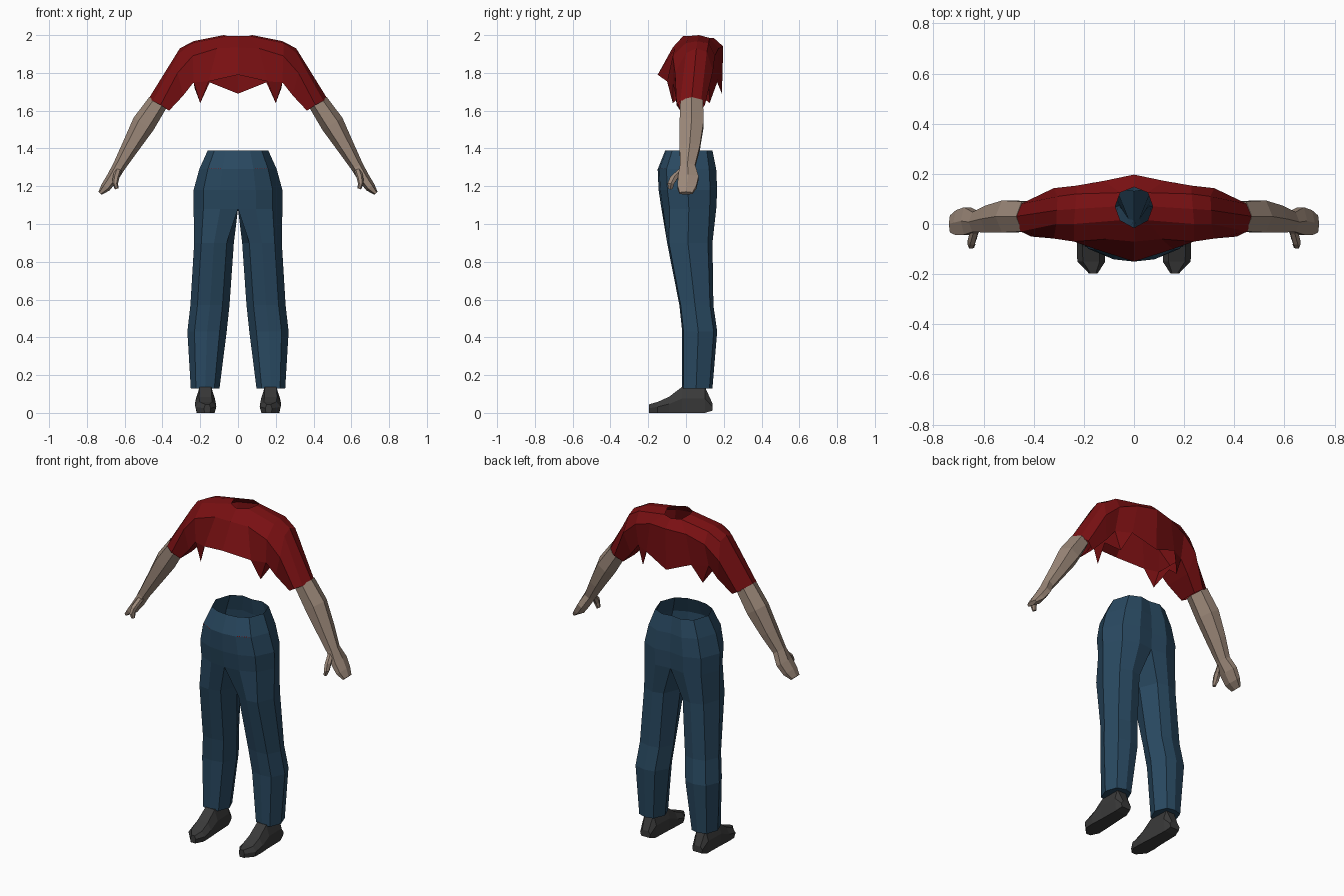
import bpy, bmesh, math
from mathutils import Vector

if "Cube" in bpy.data.objects:
    bpy.data.objects.remove(bpy.data.objects["Cube"])


def material(name, rgb):
    m = bpy.data.materials.new(name)
    m.diffuse_color = (*rgb, 1)
    m.use_nodes = True
    m.node_tree.nodes["Principled BSDF"].inputs["Base Color"].default_value = m.diffuse_color
    return m


RED = material("red cloth", (0.19, 0.005, 0.006))
BLUE = material("blue denim", (0.022, 0.066, 0.118))
SKIN = material("skin", (0.33, 0.245, 0.19))
BLACK = material("black leather", (0.042, 0.042, 0.042))


def build(name, verts, faces, mat, closed=False):
    """Flat-shaded half mesh, mirrored across x = 0."""
    me = bpy.data.meshes.new(name)
    me.from_pydata([tuple(v) for v in verts], [], faces)
    if closed:
        bm = bmesh.new()
        bm.from_mesh(me)
        bmesh.ops.recalc_face_normals(bm, faces=bm.faces)
        bm.to_mesh(me)
        bm.free()
    me.materials.append(mat)
    ob = bpy.data.objects.new(name, me)
    bpy.context.collection.objects.link(ob)
    mod = ob.modifiers.new("mirror", 'MIRROR')
    mod.merge_threshold = 0.0005
    return ob


def loft(name, rings, mat):
    """Closed tube through rings of equal length, capped at both ends."""
    n = len(rings[0])
    verts = [p for r in rings for p in r]
    faces = [(k * n + i, (k + 1) * n + i, (k + 1) * n + (i + 1) % n, k * n + (i + 1) % n)
             for k in range(len(rings) - 1) for i in range(n)]
    faces += [tuple(range(n)), tuple(range(len(verts) - n, len(verts)))]
    return build(name, verts, faces, mat, closed=True)


def limb(name, stations, mat):
    """Six-sided tube: each station is x, y, z, half width, half depth."""
    pts = [Vector(s[:3]) for s in stations]
    rings = []
    for k, s in enumerate(stations):
        d = pts[min(k + 1, len(pts) - 1)] - pts[max(k - 1, 0)]
        side = Vector((-d.z, 0, d.x)).normalized()
        rings.append([pts[k] + side * s[3] * math.cos(a) + Vector((0, s[4] / 0.87 * math.sin(a), 0))
                      for a in (i * math.pi / 3 for i in range(6))])
    return loft(name, rings, mat)


# Trousers: open hip rows (front centre round to back centre), then closed leg rows
HIP = [(0, 0), (.4, .03), (.78, .15), (1, .5), (.8, .88), (.4, 1), (0, .96)]
LEG = [(.18, .08), (.5, 0), (.82, .04), (1, .46), (.84, .9), (.5, 1), (.2, .93), (0, .5)]
hips = [(1.39, .16, -.11, .14), (1.29, .205, -.15, .16),
        (1.18, .235, -.145, .165), (1.08, .235, -.13, .16)]
legs = [(.90, .022, .232, -.10, .14), (.57, .045, .252, -.035, .145),
        (.43, .06, .268, -.02, .165), (.13, .098, .25, -.02, .14)]
verts = []
for z, xo, yf, yb in hips:
    verts += [(u * xo, yf + v * (yb - yf), z) for u, v in HIP + [(0, .5)]]
for z, xi, xo, yf, yb in legs:
    verts += [(xi + u * (xo - xi), yf + v * (yb - yf), z) for u, v in LEG]
faces = []
for r in range(len(hips) + len(legs) - 1):
    for c in range(6 if r < len(hips) - 1 else 8):
        d = (c + 1) % 8
        faces.append((r * 8 + c, r * 8 + 8 + c, r * 8 + 8 + d, r * 8 + d))
faces.append(tuple(range(len(verts) - 1, len(verts) - 9, -1)))
pocket_a, pocket_b = Vector(verts[9]), Vector(verts[10])
trousers = build("trousers", verts, faces, BLUE)
bm = bmesh.new()
bm.from_mesh(trousers.data)
bmesh.ops.delete(bm, geom=[v for v in bm.verts if not v.link_faces], context='VERTS')
bm.to_mesh(trousers.data)
bm.free()

# Pocket stitches: a row of tiny plates on the front of the hips
verts, faces = [], []
for i in range(6):
    a = pocket_a.lerp(pocket_b, .1 + i * .15) + Vector((0, -.003, 0))
    b = pocket_a.lerp(pocket_b, .17 + i * .15) + Vector((0, -.003, 0))
    n = len(verts)
    up = Vector((0, 0, .005))
    verts += [a, b, b + up, a + up]
    faces.append((n, n + 1, n + 2, n + 3))
build("pocket_stitches", verts, faces, RED)

# Shirt: stations from the centre out to the cuff, each running front hem, over the top, back hem
shirt = [
    [(0, -.15, 1.79), (0, -.07, 1.935), (0, -.015, 1.995), (0, .07, 2.0),
     (0, .147, 1.985), (0, .197, 1.94), (0, .19, 1.69)],
    [(.155, -.10, 1.755), (.11, -.06, 1.93), (.055, .015, 1.995), (.075, .07, 2.0),
     (.055, .125, 1.985), (.12, .172, 1.93), (.15, .165, 1.75)],
    [(.235, -.07, 1.75), (.24, -.07, 1.89), (.24, 0, 1.958), (.235, .06, 1.968),
     (.23, .12, 1.957), (.23, .153, 1.89), (.235, .12, 1.75)],
    [(.29, -.055, 1.68), (.32, -.058, 1.80), (.31, 0, 1.905), (.308, .055, 1.93),
     (.305, .11, 1.91), (.32, .143, 1.81), (.29, .11, 1.68)],
    [(.365, -.03, 1.60), (.41, -.05, 1.63), (.452, -.03, 1.652), (.474, .03, 1.662),
     (.452, .08, 1.652), (.41, .10, 1.63), (.365, .08, 1.60)],
]
verts = [p for s in shirt for p in s]
faces = []
for r in range(4):
    for c in range(7 if r > 1 else 6):
        if r == 0 and c in (2, 3):      # neck opening
            continue
        d = (c + 1) % 7
        faces.append((r * 7 + c, r * 7 + 7 + c, r * 7 + 7 + d, r * 7 + d))
# Hanging points of the torn hem below each armpit
n = len(verts)
verts += [(.2, -.07, 1.64), (.23, .025, 1.72), (.2, .125, 1.64)]
faces += [(7, n, 14), (14, n, n + 1), (14, n + 1, 20), (n + 1, n + 2, 20), (20, n + 2, 13)]
# the centre neck vertex is unused
used = sorted({i for f in faces for i in f})
remap = {v: k for k, v in enumerate(used)}
build("torn_shirt", [verts[i] for i in used], [tuple(remap[i] for i in f) for f in faces], RED)

# Forearm with the hand, and a bent thumb
limb("forearm_and_hand", [
    (.425, .03, 1.642, .054, .06), (.50, .03, 1.53, .062, .064), (.572, .02, 1.405, .046, .054),
    (.63, .008, 1.305, .034, .04), (.665, .012, 1.245, .031, .055),
    (.70, .005, 1.195, .027, .05), (.73, 0, 1.163, .012, .034)], SKIN)
limb("thumb", [
    (.632, -.015, 1.29, .018, .02), (.645, -.06, 1.25, .018, .022),
    (.65, -.08, 1.215, .015, .018), (.642, -.082, 1.186, .010, .011)], SKIN)

# Shoes: hexagonal slices from toe to heel (y, x left, x right, bottom, top)
slices = [(-.197, .145, .18, 0, .045), (-.15, .115, .226, 0, .058), (-.09, .117, .228, 0, .085),
          (-.02, .122, .223, 0, .138), (.10, .128, .22, 0, .138), (.14, .14, .208, .012, .05)]
rings = []
for y, a, b, z0, z1 in slices:
    t, m = (b - a) * .2, z0 + (z1 - z0) * .55
    rings.append([(a + t * .4, y, z0), (b - t * .4, y, z0), (b, y, m),
                  (b - t, y, z1), (a + t, y, z1), (a, y, m)])
loft("shoe", rings, BLACK)
